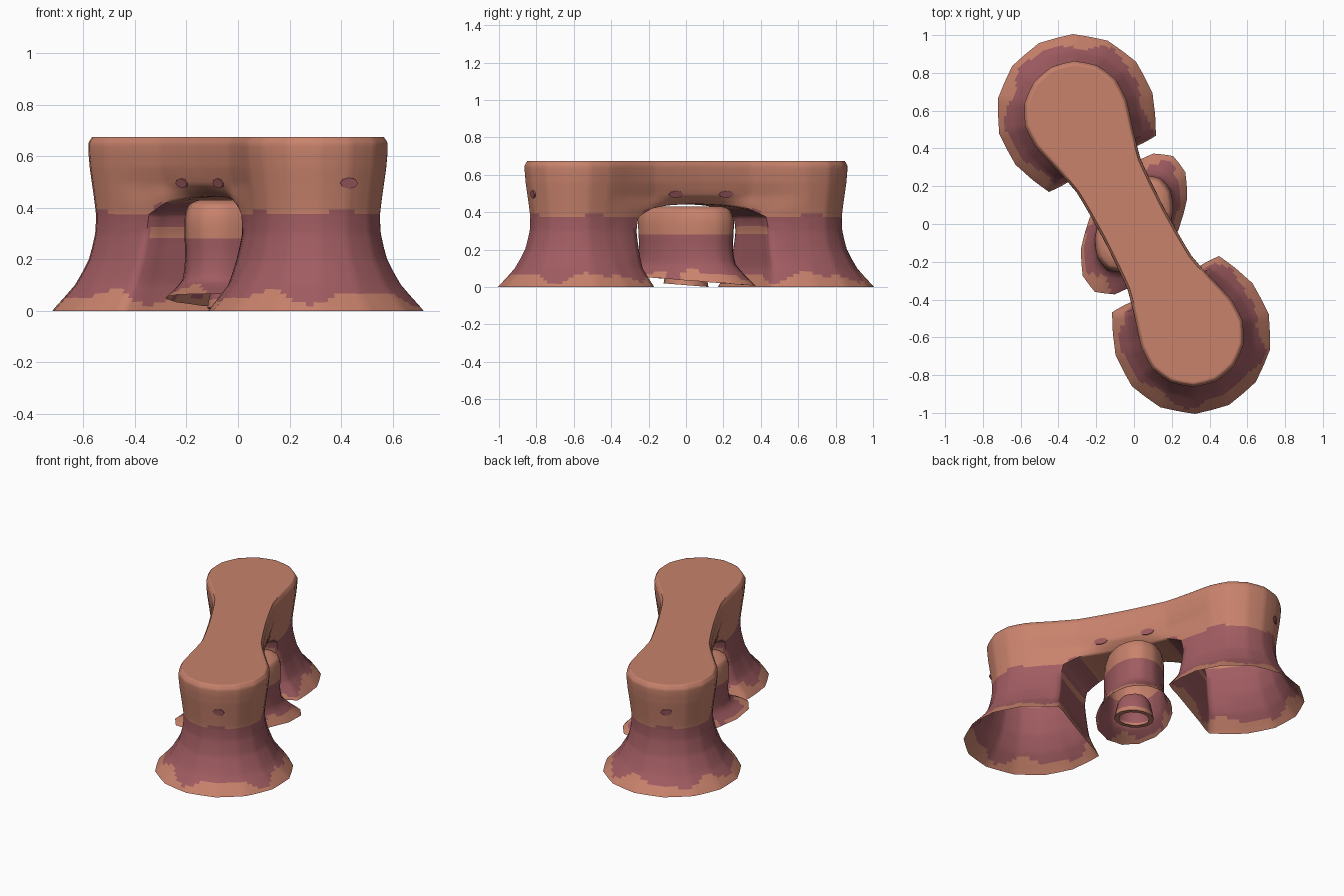
import bpy, bmesh
from math import sin, cos, pi, atan2
from mathutils import Vector, Matrix

cube = bpy.data.objects.get("Cube")
if cube:
    bpy.data.objects.remove(cube)


def material(name, rgb):
    m = bpy.data.materials.new(name)
    m.use_nodes = True
    m.diffuse_color = (*rgb, 1)
    m.node_tree.nodes["Principled BSDF"].inputs["Base Color"].default_value = (*rgb, 1)
    return m


CLAY = material("terracotta rock", (0.578, 0.223, 0.150))
PLUM = material("plum rock", (0.352, 0.107, 0.120))

AXIS = Vector((0.465, -0.885, 0))      # runs along the bridge
SIDE = Vector((0.885, 0.465, 0))       # runs across the bridge
REACH = 0.662                          # pillar centre from the middle
N = 14
STEP = 2 * pi / N


def place(u, v, z):
    return AXIS * u + SIDE * v + Vector((0, 0, z))


def strip(bm, a, b):
    """Quads between two equal rows of points."""
    for i in range(len(a) - 1):
        pts = [a[i], a[i + 1], b[i + 1], b[i]]
        bm.faces.new([bm.verts.new(p) for p in pts])


def arc(r, z):
    """Rounded outer side of a pillar."""
    return [place(REACH + r * cos(k * STEP), r * sin(k * STEP), z) for k in range(4, -5, -1)]


def flat(u, v, z):
    """Flat inner side of a pillar, corner to corner."""
    return [place(u, v * t, z) for t in (-1, -0.5, 0, 0.5, 1)]


def refine(bm, cuts, smooth):
    bmesh.ops.remove_doubles(bm, verts=bm.verts, dist=0.0005)
    bmesh.ops.recalc_face_normals(bm, faces=bm.faces)
    bmesh.ops.subdivide_edges(bm, edges=bm.edges[:], cuts=cuts,
                              use_grid_fill=True, smooth=smooth)


def cap(bm, z):
    """Close the top opening with one flat face and a narrow border."""
    rim = [e for e in bm.edges if e.is_boundary and all(v.co.z > z - 0.015 for v in e.verts)]
    for v in {v for e in rim for v in e.verts}:
        v.co.z = z
    bmesh.ops.contextual_create(bm, geom=rim)
    bmesh.ops.recalc_face_normals(bm, faces=bm.faces)
    top = max(bm.faces, key=lambda f: f.calc_center_median().z)
    if top.normal.z < 0:
        bmesh.ops.reverse_faces(bm, faces=bm.faces)
    bmesh.ops.inset_region(bm, faces=[top], thickness=0.012)


def finish(bm, name, mats=(CLAY, PLUM)):
    me = bpy.data.meshes.new(name)
    bm.to_mesh(me)
    bm.free()
    for m in mats:
        me.materials.append(m)
    ob = bpy.data.objects.new(name, me)
    bpy.context.collection.objects.link(ob)
    bpy.ops.object.select_all(action='DESELECT')
    ob.select_set(True)
    bpy.context.view_layer.objects.active = ob
    bpy.ops.object.shade_smooth_by_angle(angle=1.1)
    return ob


def band(bm, centre_of, low, high):
    """Plum band with ragged edges between two heights."""
    for f in bm.faces:
        c = f.calc_center_median()
        d = c - centre_of(c)
        a = atan2(d.y, d.x)
        bottom = low + 0.02 * sin(5 * a) + 0.014 * sin(9 * a + 1)
        top = high + 0.008 * sin(4 * a)
        f.material_index = 1 if bottom < c.z < top else 0


# Rock arch: bridge walls, hollow pillars and underside, one half then turned
bm = bmesh.new()
BRIDGE_U = (0, 0.16, 0.29, 0.43)
walls = [(0.675, 0.262, 0.168), (0.65, 0.277, 0.18), (0.56, 0.272, 0.178), (0.49, 0.262, 0.162)]
rows = []
for z, r, w in walls:
    side = list(zip(BRIDGE_U, (w, w * 1.02, w * 1.06, 0.55 * w + 0.45 * r)))
    rows.append([place(u, v, z) for u, v in side] + arc(r, z)
                + [place(u, -v, z) for u, v in side[::-1]])
lip = [(0, 0.105, 0.445), (0.16, 0.12, 0.438), (0.29, 0.165, 0.42), (0.385, 0.188, 0.375)]
rows.append([place(*p) for p in lip] + arc(0.247, 0.375)
            + [place(u, -v, z) for u, v, z in lip[::-1]])
for a, b in zip(rows, rows[1:]):
    strip(bm, a, b)

under = [flat(*p) for p in lip]
for a, b in zip(under, under[1:]):
    strip(bm, a, b)

# Each level: height, outer radius, inner corner along and across
legs = [(0.375, 0.247, 0.385, 0.188), (0.3, 0.25, 0.4, 0.192), (0.2, 0.275, 0.398, 0.215),
        (0.1, 0.33, 0.393, 0.25), (0, 0.42, 0.36, 0.32)]
rings = []
for z, r, u, v in legs:
    inner = flat(u, v, z)
    rings.append(inner + arc(r, z) + inner[:1])
for a, b in zip(rings, rings[1:]):
    strip(bm, a, b)

bmesh.ops.remove_doubles(bm, verts=bm.verts, dist=0.0005)
half = bmesh.ops.duplicate(bm, geom=bm.verts[:] + bm.edges[:] + bm.faces[:])["geom"]
bmesh.ops.rotate(bm, verts=[g for g in half if isinstance(g, bmesh.types.BMVert)],
                 cent=(0, 0, 0), matrix=Matrix.Rotation(pi, 3, 'Z'))
refine(bm, 5, 0.2)
for v in bm.verts:
    if v.co.z < 0.006:
        v.co.z = 0
cap(bm, 0.675)
band(bm, lambda c: AXIS * (REACH if c.dot(AXIS) > 0 else -REACH), 0.055, 0.38)
# Inner walls: plum up to the underside, with a clay streak
for f in bm.faces:
    c = f.calc_center_median()
    if 0.28 < abs(c.dot(AXIS)) < 0.42 and abs(c.dot(SIDE)) < 0.18 and 0.2 < c.z < 0.42:
        f.material_index = 0 if 0.28 < c.z < 0.32 else 1
arch = finish(bm, "rock_arch")

# Small plum patches on the bridge walls and pillar ends
for s in (1, -1):
    for u, v, size, tall in ((0.15, 0.17, 0.045, 0.42), (-0.155, 0.17, 0.045, 0.42),
                             (0.93, 0, 0.036, 0.6)):
        hit, point, normal, _ = arch.closest_point_on_mesh(place(u * s, v * s, 0.495))
        bm = bmesh.new()
        bmesh.ops.create_cone(bm, cap_ends=True, segments=8, radius1=size,
                              radius2=size, depth=0.008)
        bmesh.ops.scale(bm, verts=bm.verts, vec=(1, tall, 1))
        across = Vector((0, 0, 1)).cross(normal).normalized()
        turn = Matrix((across, normal.cross(across), normal)).transposed()
        bmesh.ops.transform(bm, verts=bm.verts,
                            matrix=Matrix.Translation(point) @ turn.to_4x4())
        finish(bm, "rock_patch", (PLUM,))

# Oval middle pillar under the bridge, with a tilted flared foot
LONG = Vector((0.5, 0.866, 0))
WIDE = Vector((-0.866, 0.5, 0))


def oval(z, a, b):
    pts = [LONG * a * cos(k * STEP) + WIDE * b * sin(k * STEP) for k in range(N + 1)]
    tilt = 0.08 if z < 0.1 else 0
    return [p + Vector((0, 0, z - tilt * p.y)) for p in pts]


bm = bmesh.new()
shape = [(0.43, 0.22, 0.13), (0.41, 0.26, 0.165), (0.36, 0.278, 0.178), (0.2, 0.272, 0.178),
         (0.12, 0.29, 0.185), (0.035, 0.415, 0.225)]
rings = [oval(*s) for s in shape]
for a, b in zip(rings, rings[1:]):
    strip(bm, a, b)
refine(bm, 3, 0.3)
cap(bm, 0.43)
band(bm, lambda c: Vector(), 0.07, 0.29)
finish(bm, "middle_pillar")

# Small collar inside the foot of the middle pillar
bm = bmesh.new()
collar = [oval(z, r, r) for z, r in ((0.14, 0.08), (0.11, 0.1), (0.04, 0.115),
                                     (0.01, 0.12), (0.01, 0.09))]
for a, b in zip(collar, collar[1:]):
    strip(bm, a, b)
bmesh.ops.remove_doubles(bm, verts=bm.verts, dist=0.0005)
for f in bm.faces:
    f.material_index = 1 if f.calc_center_median().z > 0.05 else 0
finish(bm, "foot_collar")
